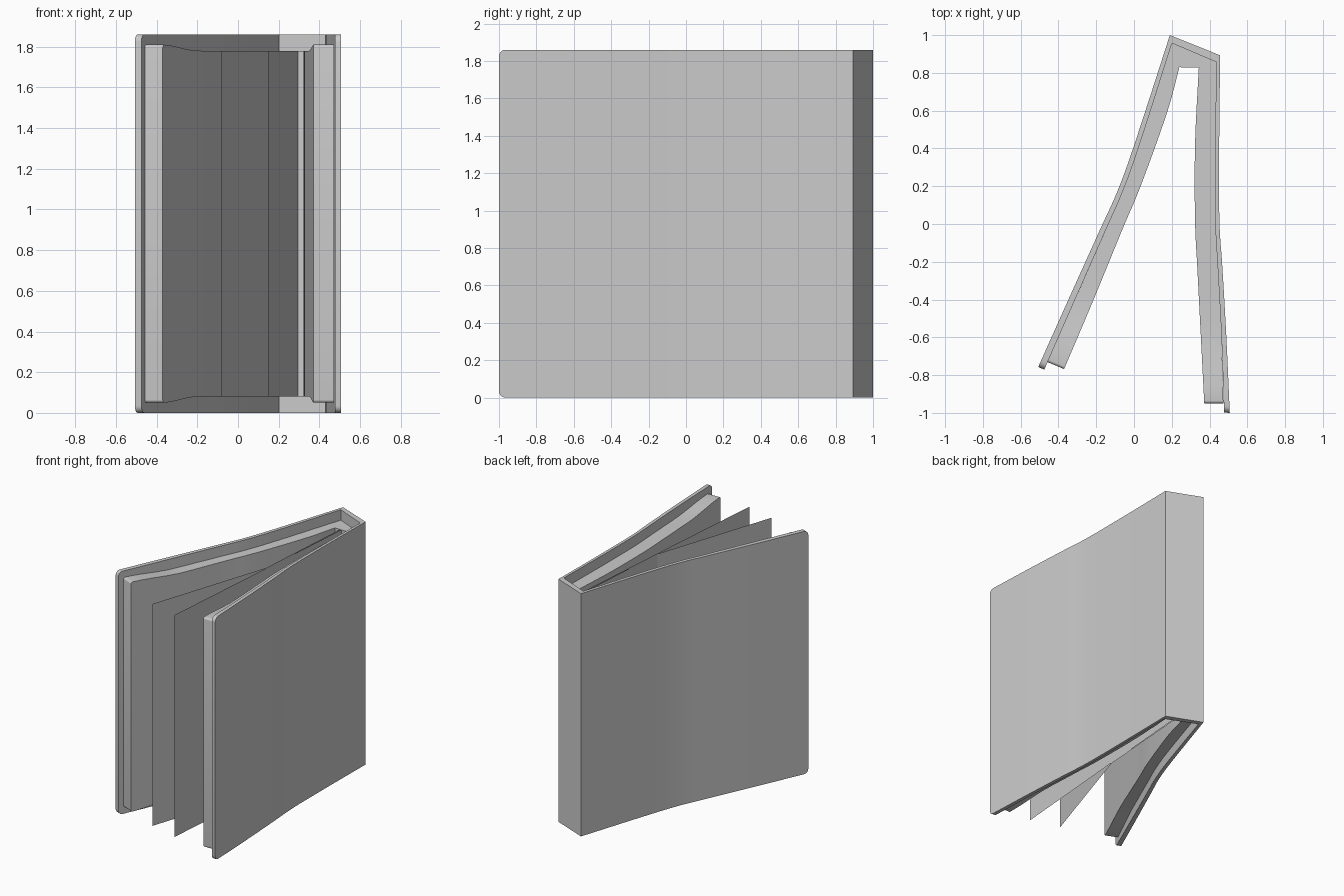
import bpy, bmesh, math
from mathutils import Vector

if "Cube" in bpy.data.objects:
    bpy.data.objects.remove(bpy.data.objects["Cube"])

H = 1.86


def spline(pts, steps=4):
    """Smooth curve through stations (outer x, outer y, inner x, inner y)."""
    p = [Vector(q) for q in pts]
    p = [2 * p[0] - p[1]] + p + [2 * p[-1] - p[-2]]
    out = []
    for i in range(1, len(p) - 2):
        a, b, c, d = p[i - 1:i + 3]
        for k in range(steps):
            t = k / steps
            out.append(0.5 * (2 * b + (c - a) * t + (2 * a - 5 * b + 4 * c - d) * t * t
                              + (3 * b - a - 3 * c + d) * t ** 3))
    return out + [p[-2]]


def arm(pts, radius, margin):
    """Stations from fore edge to spine, each with its z inset; fore corners rounded."""
    s = spline(pts)
    step = (s[1] - s[0]).length / math.sqrt(2)
    out = []
    for k in range(6):
        a = k / 5 * math.pi / 2
        q = s[0].lerp(s[1], radius * (1 - math.cos(a)) / step)
        out.append((q, margin(0) + radius * (1 - math.sin(a))))
    dist = 0
    for a, b in zip(s, s[1:]):
        dist += (b - a).length / math.sqrt(2)
        out.append((b, margin(dist)))
    return out


def add_object(name, bm, smooth=True):
    bmesh.ops.recalc_face_normals(bm, faces=bm.faces)
    me = bpy.data.meshes.new(name)
    bm.to_mesh(me)
    bm.free()
    ob = bpy.data.objects.new(name, me)
    bpy.context.collection.objects.link(ob)
    if smooth:
        bpy.ops.object.select_all(action='DESELECT')
        ob.select_set(True)
        bpy.context.view_layer.objects.active = ob
        bpy.ops.object.shade_smooth_by_angle(angle=math.radians(25))
    return ob


def slab(name, stations):
    bm = bmesh.new()
    rings = []
    for (ox, oy, ix, iy), m in stations:
        rings.append([bm.verts.new(c) for c in
                      ((ox, oy, m), (ix, iy, m), (ix, iy, H - m), (ox, oy, H - m))])
    for a, b in zip(rings, rings[1:]):
        for i in range(4):
            j = (i + 1) % 4
            bm.faces.new((a[i], a[j], b[j], b[i]))
    bm.faces.new(rings[0])
    bm.faces.new(rings[-1][::-1])
    return add_object(name, bm)


def sheet(name, path):
    bm = bmesh.new()
    cols = [[bm.verts.new((x, y, z)) for z in (0.08, 1.78)] for x, y in path]
    for a, b in zip(cols, cols[1:]):
        bm.faces.new((a[0], b[0], b[1], a[1]))
    return add_object(name, bm, False)


# Cover: two bent boards joined by the spine
left_board = [(-.507, -.757, -.475, -.771), (-.345, -.395, -.315, -.407),
              (-.18, -.03, -.153, -.04), (-.085, .18, -.06, .171),
              (.005, .43, .03, .421), (.19, 1.0, .201, .957)]
right_board = [(.507, -1.0, .477, -.998), (.489, -.6, .463, -.598),
               (.468, -.23, .443, -.228), (.452, .02, .43, .02),
               (.451, .42, .43, .42), (.456, .893, .436, .857)]
flat = lambda d: 0.0
slab("cover", arm(left_board, .035, flat) + arm(right_board, .035, flat)[::-1])


# Page block: follows the inside of the cover, slightly taller at the fore edge
def page_margin(d):
    t = min(d / .42, 1)
    return .05 + .03 * t * t * (3 - 2 * t)


left_pages = [(-.46, -.73, -.37, -.768), (-.315, -.407, -.218, -.41),
              (-.153, -.04, -.062, -.03), (-.06, .171, .035, .2),
              (.03, .421, .175, .59), (.201, .957, .24, .83)]
right_pages = [(.473, -.95, .372, -.95), (.463, -.598, .354, -.598),
               (.443, -.228, .335, -.228), (.43, .02, .323, .02),
               (.43, .42, .323, .42), (.436, .857, .343, .828)]
slab("page_block", arm(left_pages, .015, page_margin) + arm(right_pages, .015, page_margin)[::-1])

# Two loose pages standing open between the halves
sheet("loose_page_left", [(-.08, -.92), (.227, .02), (.285, .83)])
sheet("loose_page_right", [(.15, -.98), (.232, .02), (.295, .83)])
